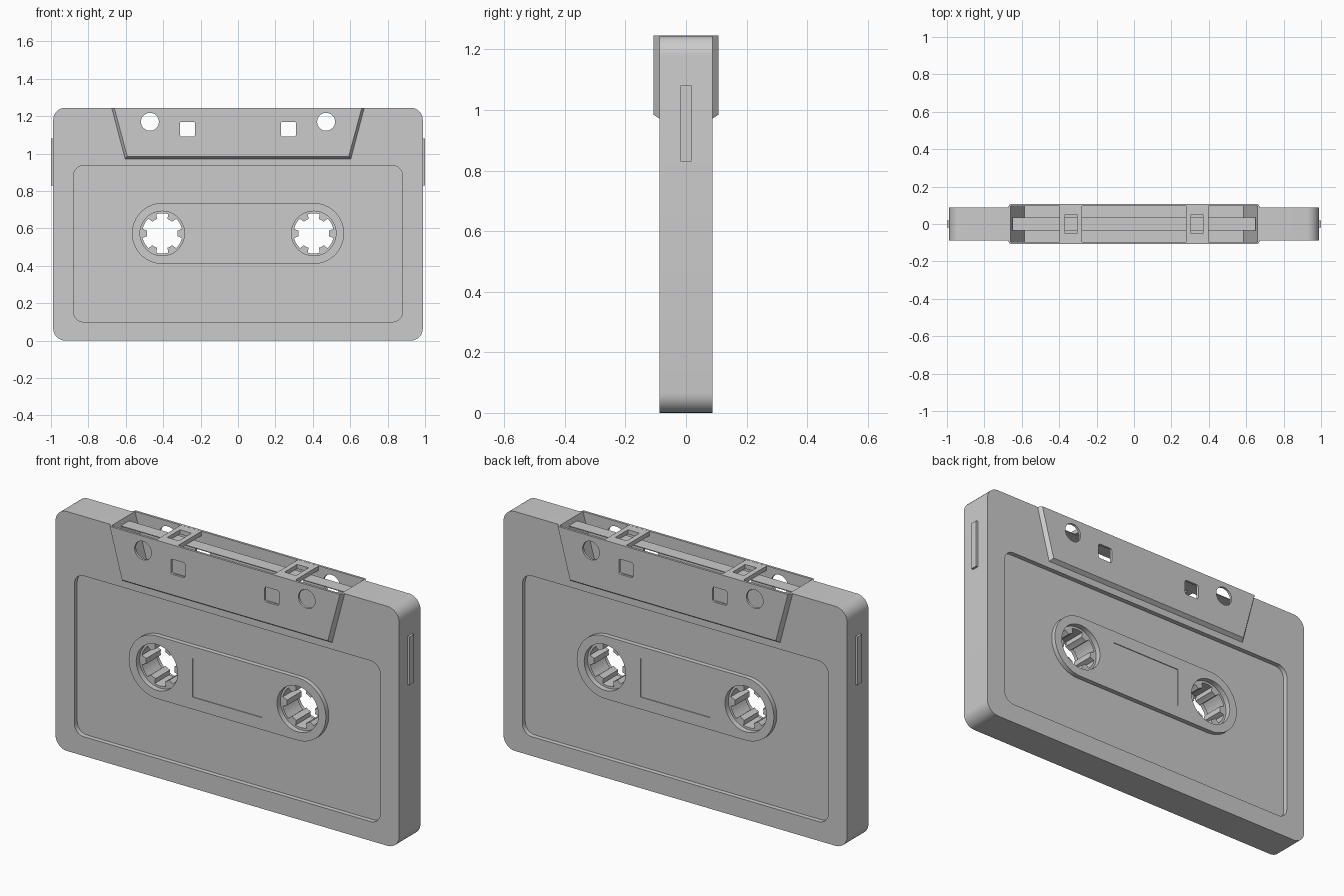
import bpy, bmesh
from math import sin, cos, pi, radians

if "Cube" in bpy.data.objects:
    bpy.data.objects.remove(bpy.data.objects["Cube"])

HUB_X, HUB_Z, TOP = 0.405, 0.573, 1.245


def rounded(x0, x1, z0, z1, r, n=8):
    """Rounded rectangle outline in x/z."""
    pts = []
    for k, (cx, cz) in enumerate([(x1 - r, z1 - r), (x0 + r, z1 - r),
                                  (x0 + r, z0 + r), (x1 - r, z0 + r)]):
        for i in range(n + 1):
            a = (k + i / n) * pi / 2
            pts.append((cx + r * cos(a), cz + r * sin(a)))
    return pts


def circle(cx, cz, r, n=48):
    return [(cx + r * cos(2 * pi * i / n), cz + r * sin(2 * pi * i / n)) for i in range(n)]


def trapezoid(low, high, z0, z1):
    return [(-low, z0), (low, z0), (high, z1), (-high, z1)]


def finish(name, bm):
    bmesh.ops.remove_doubles(bm, verts=bm.verts, dist=1e-5)
    bmesh.ops.recalc_face_normals(bm, faces=bm.faces)
    me = bpy.data.meshes.new(name)
    bm.to_mesh(me)
    bm.free()
    ob = bpy.data.objects.new(name, me)
    bpy.context.collection.objects.link(ob)
    return ob


def loft(name, sections):
    """Closed solid through (outline, y) sections."""
    bm = bmesh.new()
    rings = [[bm.verts.new((x, y, z)) for x, z in pts] for pts, y in sections]
    for a, b in zip(rings, rings[1:]):
        for i in range(len(a)):
            j = (i + 1) % len(a)
            bm.faces.new((a[i], a[j], b[j], b[i]))
    bm.faces.new(rings[0])
    bm.faces.new(rings[-1])
    return finish(name, bm)


def prism(name, pts, y0, y1):
    return loft(name, [(pts, y0), (pts, y1)])


def box(name, x0, x1, y0, y1, z0, z1):
    return prism(name, [(x0, z0), (x1, z0), (x1, z1), (x0, z1)], y0, y1)


def boolean(ob, tool, op='DIFFERENCE'):
    tool.hide_render = True
    m = ob.modifiers.new("cut", 'BOOLEAN')
    m.operation, m.solver, m.object = op, 'EXACT', tool
    dg = bpy.context.evaluated_depsgraph_get()
    me = bpy.data.meshes.new_from_object(ob.evaluated_get(dg))
    ob.modifiers.clear()
    ob.data = me
    bpy.data.objects.remove(tool)


# Shell with the thicker chamfered head block
shell = prism("shell", rounded(-0.988, 0.988, 0, TOP, 0.065), -0.088, 0.088)
small = trapezoid(0.592, 0.662, 0.985, TOP)
large = trapezoid(0.604, 0.676, 0.971, TOP)
boolean(shell, loft("head_block", [(small, -0.108), (large, -0.087),
                                   (large, 0.087), (small, 0.108)]), 'UNION')

# Label recesses around the raised hub panel, and shallow window
for s in (-1, 1):
    y0, y1 = sorted((s * 0.064, s * 0.15))
    recess = prism("recess", rounded(-0.88, 0.88, 0.10, 0.936, 0.055), y0, y1)
    boolean(recess, prism("panel", rounded(-0.567, 0.567, HUB_Z - 0.163, HUB_Z + 0.163,
                                           0.1629, 16), -0.2, 0.2))
    boolean(shell, recess)
    y0, y1 = sorted((s * 0.084, s * 0.15))
    boolean(shell, box("window", -0.2, 0.2, y0, y1, HUB_Z - 0.1, HUB_Z + 0.1))

# Open head cavity
slope = 0.075 / 0.26
boolean(shell, prism("cavity", trapezoid(0.585, 0.585 + slope * 0.3, 0.985, 1.285),
                     -0.096, 0.096))

# Hub bores, guide holes and square holes
for s in (-1, 1):
    boolean(shell, prism("bore", circle(s * HUB_X, HUB_Z, 0.119), -0.2, 0.2))
    boolean(shell, prism("guide", circle(s * 0.471, 1.17, 0.048, 32), -0.2, 0.2))
    x = s * 0.27
    boolean(shell, prism("square", rounded(x - 0.041, x + 0.041, 1.092, 1.17, 0.01, 3),
                         -0.2, 0.2))


def toothed_hub(name, cx):
    """Ring with six inward teeth."""
    bm = bmesh.new()
    R, r, out = 0.108, 0.082, 0.1195
    step = [(-13, R), (-10, r), (0, r), (10, r), (13, R), (23, R), (35, R)]
    prof = [(radians(60 * k + a), q) for k in range(6) for a, q in step]
    rows = []
    for a, q in prof:
        rows.append([bm.verts.new((cx + d * cos(a), y, HUB_Z + d * sin(a)))
                     for d, y in ((out, -0.06), (out, 0.06), (q, 0.06), (q, -0.06))])
    for i, a in enumerate(rows):
        b = rows[(i + 1) % len(rows)]
        for j in range(4):
            k = (j + 1) % 4
            bm.faces.new((a[j], a[k], b[k], b[j]))
    return finish(name, bm)


parts = [shell]
for s, side in ((-1, "left"), (1, "right")):
    parts.append(toothed_hub(side + "_hub", s * HUB_X))
    # Grip rib on the narrow side
    x0, x1 = sorted((s * 0.98, s * 1.0))
    parts.append(box(side + "_rib", x0, x1, -0.018, 0.018, 0.83, 1.08))
    # Bridge over the head cavity with its small opening
    x = s * 0.337
    bridge = box(side + "_bridge", x - 0.06, x + 0.06, -0.1, 0.1, 1.222, TOP - 0.0005)
    boolean(bridge, box("slot", x - 0.033, x + 0.033, -0.052, 0.052, 1.1, 1.4))
    parts.append(bridge)

# Tape strip
parts.append(box("tape", -0.65, 0.65, -0.034, 0.034, 1.219, 1.223))

bpy.ops.object.select_all(action='DESELECT')
for ob in parts:
    ob.select_set(True)
bpy.context.view_layer.objects.active = shell
bpy.ops.object.shade_smooth_by_angle(angle=radians(30))
